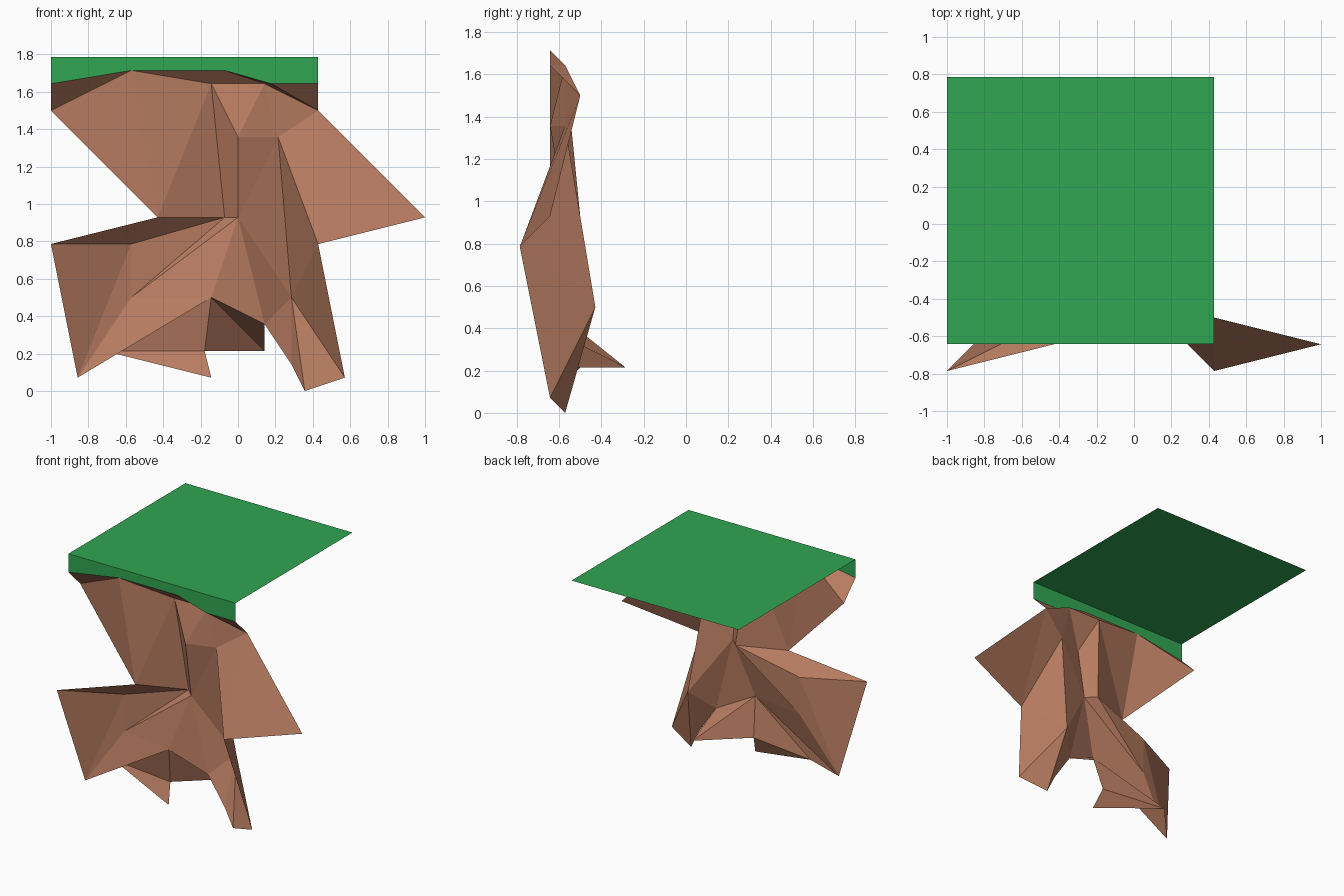
import bpy

if "Cube" in bpy.data.objects:
    bpy.data.objects.remove(bpy.data.objects["Cube"])

G = 1 / 14  # the model sits on a coarse modelling grid


def material(name, rgb):
    m = bpy.data.materials.new(name)
    m.diffuse_color = (*rgb, 1)
    m.use_nodes = True
    m.node_tree.nodes["Principled BSDF"].inputs["Base Color"].default_value = m.diffuse_color
    return m


grass = material("grass green", (0.03, 0.38, 0.085))
earth = material("earth brown", (0.479, 0.202, 0.119))

# Rock corner points in grid units (x, y, z)
top_edge = {
    "a": (-14, -9, 23), "b": (-8, -9, 24), "c": (-1, -9, 24),
    "d": (2.5, -9, 23), "e": (6, -9, 23),
}
upper = {
    "B": (-14, -7, 21), "C": (-6, -9, 13), "Q": (-2, -8, 23), "R": (2, -8, 23),
    "S": (6, -7, 21), "D": (0, -9, 19), "E": (3, -8, 19), "F": (-1, -7, 13),
    "G": (0, -8, 13), "H": (14, -9, 13), "I": (6, -11, 11),
}
lower = {
    "J": (4, -6, 7), "K": (8, -9, 1), "L": (4, -8, 2), "M": (5, -8, 0),
    "N": (2, -8, 5), "O": (-2, -9, 7), "U": (2, -4, 3), "A": (-2.5, -8, 3),
    "W": (-2, -9, 1), "V": (-10, -7, 3), "X": (-12, -9, 1), "Y": (-14, -11, 11),
    "P": (-8, -8, 11), "Z": (-8, -8, 7),
}
# Grass sheet corners
sheet = {
    "1": (-14, -9, 25), "2": (6, -9, 25), "3": (6, 11, 25), "4": (-14, 11, 25),
}
points = {**top_edge, **upper, **lower, **sheet}


def facets(name, faces, mat):
    """Flat-faced sheet; each word names the corners of one facet."""
    words = faces.split()
    keys = sorted(set("".join(words)))
    me = bpy.data.meshes.new(name)
    me.from_pydata([[v * G for v in points[k]] for k in keys], [],
                   [[keys.index(k) for k in w] for w in words])
    me.materials.append(mat)
    me.update()
    # face every facet outward, toward the front
    for p in me.polygons:
        if p.normal.y > 1e-4:
            p.flip()
    ob = bpy.data.objects.new(name, me)
    bpy.context.collection.objects.link(ob)
    return ob


# Grass: thin flat top and an overhanging front lip
facets("grass_top", "1234", grass)
facets("grass_lip", "1abc 1c2 2cd 2de", grass)

# Rock face under the lip
facets("overhang", "cQR cRd dRS dSe", earth)
facets("left_outcrop", "aBb BCb bCQ bQc", earth)
facets("centre_rib", "QFD FGD QDR RDE RES GDE GEJ GJN", earth)
facets("right_outcrop", "SHI SIE", earth)
facets("left_slope", "CFQ CPF PZF FZG GZO GON", earth)
facets("left_wing", "YCP YPX PZX ZOX", earth)

# Lower roots
facets("right_root", "EIJ IKJ JKM JML NJL", earth)
facets("centre_hollow", "ONU OUA", earth)
facets("left_root", "OAV AWV XOV", earth)
